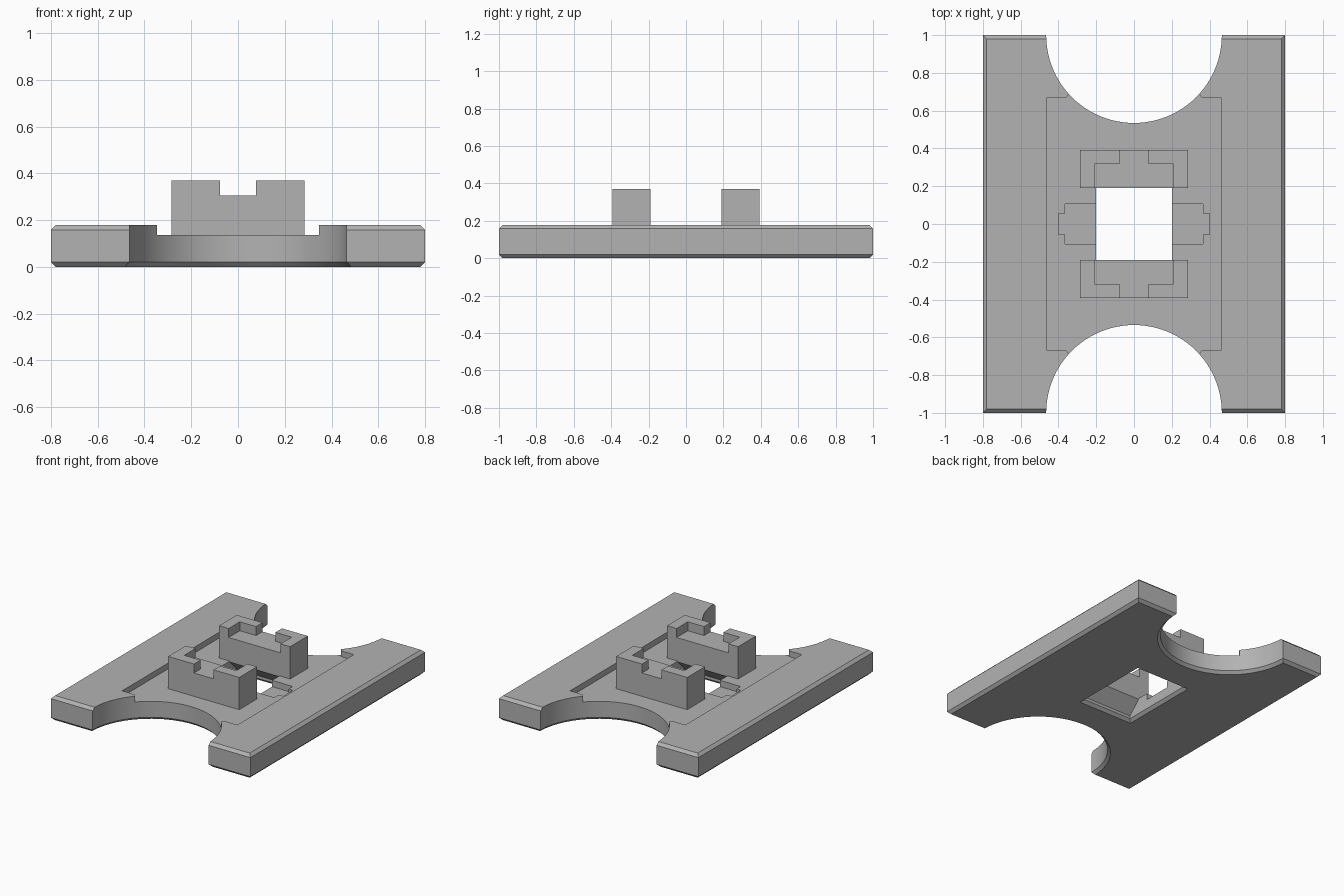
import bpy, bmesh, math

cube = bpy.data.objects.get("Cube")
if cube:
    bpy.data.objects.remove(cube, do_unlink=True)

grey = bpy.data.materials.new("plain grey")
grey.use_nodes = True
colour = (0.45, 0.45, 0.45, 1)
grey.diffuse_color = colour
grey.node_tree.nodes["Principled BSDF"].inputs["Base Color"].default_value = colour


def loft(name, loops):
    """Solid skinned through matching closed loops, stacked upward."""
    bm = bmesh.new()
    rings = [[bm.verts.new(p) for p in loop] for loop in loops]
    n = len(rings[0])
    for low, high in zip(rings, rings[1:]):
        for i in range(n):
            j = (i + 1) % n
            bm.faces.new((low[i], low[j], high[j], high[i]))
    bm.faces.new(rings[0][::-1])
    bm.faces.new(rings[-1])
    bmesh.ops.recalc_face_normals(bm, faces=bm.faces)
    mesh = bpy.data.meshes.new(name)
    bm.to_mesh(mesh)
    bm.free()
    mesh.materials.append(grey)
    obj = bpy.data.objects.new(name, mesh)
    bpy.context.collection.objects.link(obj)
    return obj


def rect(hx, hy, z):
    return [(-hx, -hy, z), (hx, -hy, z), (hx, hy, z), (-hx, hy, z)]


def circle(r, cy, z, n=96):
    return [(r * math.cos(2 * math.pi * i / n),
             cy + r * math.sin(2 * math.pi * i / n), z) for i in range(n)]


def prism(name, outline, z0, z1):
    return loft(name, [[(x, y, z) for x, y in outline] for z in (z0, z1)])


def cut(target, cutter):
    """Subtract the cutter, apply the result and discard the cutter."""
    cutter.hide_render = True
    mod = target.modifiers.new("cut", "BOOLEAN")
    mod.operation = "DIFFERENCE"
    mod.solver = "EXACT"
    mod.object = cutter
    bpy.context.view_layer.objects.active = target
    bpy.ops.object.modifier_apply(modifier=mod.name)
    bpy.data.objects.remove(cutter, do_unlink=True)


# Base plate with chamfered outer edges
top, ch = 0.178, 0.02
plate = loft("base_plate", [rect(0.8 - ch, 1 - ch, 0), rect(0.8, 1, ch),
                            rect(0.8, 1, top - ch), rect(0.8 - ch, 1 - ch, top)])

# Round bites at both ends, flared at the underside
for side in (-1, 1):
    cut(plate, loft("end_cutter", [circle(0.495, side, -0.01), circle(0.465, side, ch),
                                   circle(0.465, side, 0.3)]))

# Shallow pocket opening into the round bites
corner = [(0.462, 0.667), (0.368, 0.667), (0.355, 0.672), (0.345, 0.69), (0.345, 0.8)]
pocket = (corner + [(-x, y) for x, y in corner[::-1]]
          + [(-x, -y) for x, y in corner] + [(x, -y) for x, y in corner[::-1]])
floor = 0.136
cut(plate, prism("pocket_cutter", pocket, floor, 0.3))

# Centre opening, narrowing upward beneath the blocks
cut(plate, loft("opening_cutter", [rect(0.23, 0.31, -0.01), rect(0.2, 0.28, ch),
                                   rect(0.2, 0.28, 0.04), rect(0.2, 0.19, 0.13),
                                   rect(0.2, 0.19, 0.3)]))

# Stepped recesses on either side of the opening
for side in (-1, 1):
    half = [(0.15, 0.105), (0.365, 0.105), (0.365, 0.055), (0.4, 0.055)]
    outline = [(side * x, y) for x, y in half] + [(side * x, -y) for x, y in half[::-1]]
    cut(plate, prism("recess_cutter", outline, 0.09, 0.3))

# Upright blocks with a stepped notch in the top
for side, name in ((-1, "front_block"), (1, "back_block")):
    block = prism(name, [(x, side * y) for x, y in
                         ((-0.285, 0.19), (0.285, 0.19), (0.285, 0.393), (-0.285, 0.393))],
                  floor, 0.37)
    half = [(0.208, 0.1), (0.208, 0.318), (0.078, 0.318), (0.078, 0.5)]
    outline = [(x, side * y) for x, y in half] + [(-x, side * y) for x, y in half[::-1]]
    cut(block, prism("notch_cutter", outline, 0.305, 0.5))

# Smooth the round walls, keep the edges crisp
bpy.ops.object.select_all(action="DESELECT")
plate.select_set(True)
bpy.context.view_layer.objects.active = plate
bpy.ops.object.shade_smooth_by_angle(angle=math.radians(20))
